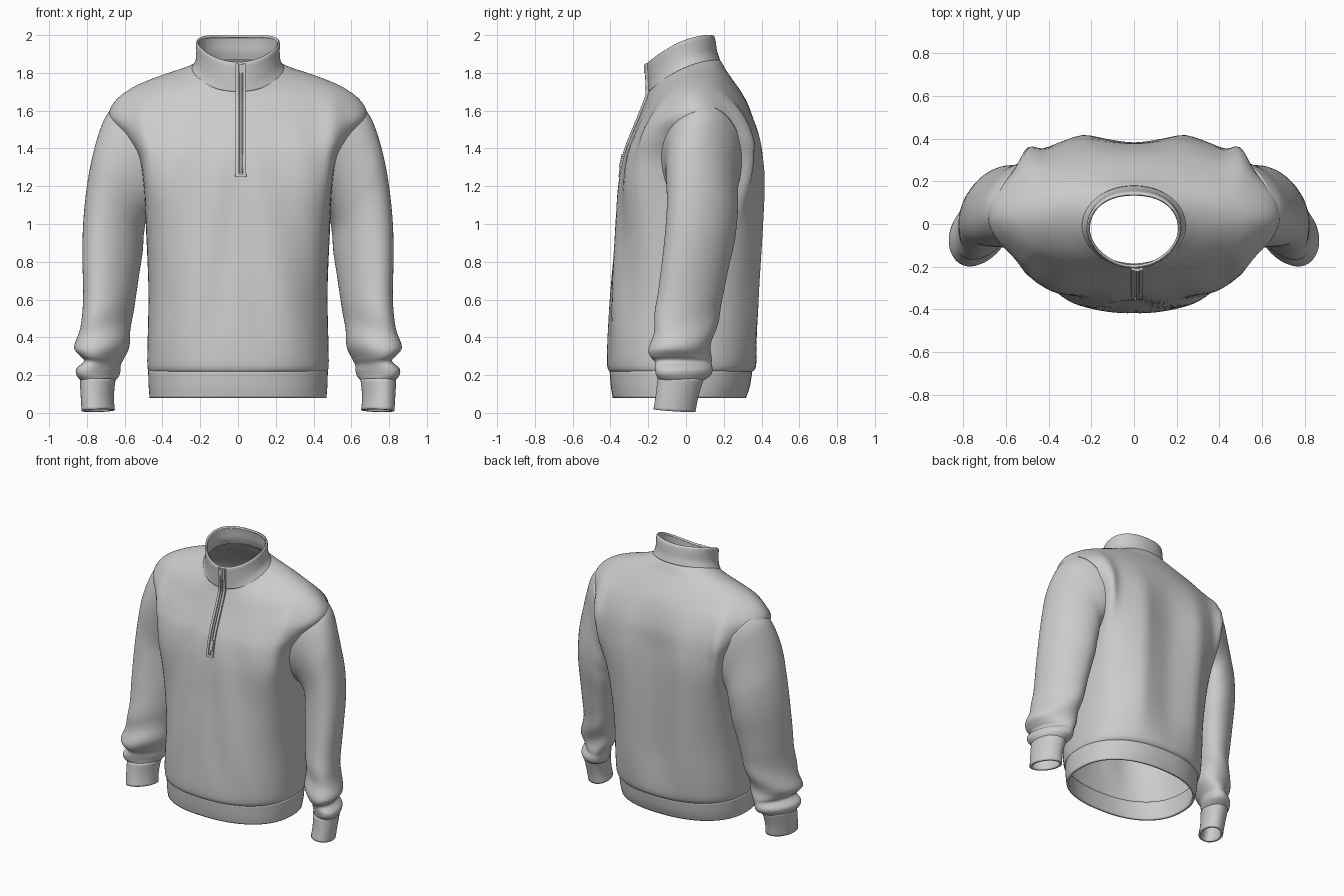
import bpy, bmesh
from math import sin, cos, pi, exp
from mathutils import Vector as V
from mathutils.bvhtree import BVHTree

if "Cube" in bpy.data.objects:
    bpy.data.objects.remove(bpy.data.objects["Cube"])

SEG = 96


def ring(c, a, b, n=2.0, bow=0.0, seg=SEG, lift=0.0, nf=None):
    """Superellipse ring with centre c and half-axes a, b (nf shapes the front half).
    bow pulls the b-ends back in x, lift raises the a-ends in z."""
    pts = []
    for i in range(seg):
        t = 2 * pi * i / seg
        x, y = cos(t), sin(t)
        e = nf if nf and y < 0 else n
        if e >= 2:
            r = (abs(x) ** e + abs(y) ** e) ** (-1 / e)
            x, y = x * r, y * r
        else:
            y = (1 if y > 0 else -1) * abs(y) ** (2 / e)
        p = V(c) + V(a) * x + V(b) * y
        p.x -= bow * sin(t) ** 2
        p.z += lift * cos(t) ** 2
        pts.append(p)
    return pts


def spline(p0, p1, p2, p3, t):
    return 0.5 * (2 * p1 + (p2 - p0) * t + (2 * p0 - 5 * p1 + 4 * p2 - p3) * t * t
                  + (3 * p1 - p0 - 3 * p2 + p3) * t ** 3)


def loft(name, rings, steps=4, fold=None, cut=None, thick=0.012, mirror=False, cap=False):
    """Skin a smooth tube through rings that run upward."""
    rows, last = [], len(rings) - 1
    for k in range(last):
        quad = [rings[max(k - 1, 0)], rings[k], rings[k + 1], rings[min(k + 2, last)]]
        for s in range(steps):
            rows.append([spline(*p, s / steps) for p in zip(*quad)])
    rows.append(rings[-1])
    bm = bmesh.new()
    vs = [[bm.verts.new(fold(p) if fold else p) for p in r] for r in rows]
    m = len(rings[0])
    for lo, hi in zip(vs, vs[1:]):
        for j in range(m):
            bm.faces.new((lo[j], lo[(j + 1) % m], hi[(j + 1) % m], hi[j]))
    if cap:
        bm.faces.new(vs[0][::-1])
        bm.faces.new(vs[-1])
    if cut:
        gone = [f for f in bm.faces if cut(f.calc_center_median())]
        bmesh.ops.delete(bm, geom=gone, context='FACES')
    tree = BVHTree.FromBMesh(bm)
    me = bpy.data.meshes.new(name)
    bm.to_mesh(me)
    bm.free()
    ob = bpy.data.objects.new(name, me)
    bpy.context.collection.objects.link(ob)
    if mirror:
        mod = ob.modifiers.new("Mirror", 'MIRROR')
        mod.use_mirror_merge = False
    if thick:
        mod = ob.modifiers.new("Cloth", 'SOLIDIFY')
        mod.thickness, mod.offset = thick, -1
    bpy.ops.object.select_all(action='DESELECT')
    ob.select_set(True)
    bpy.context.view_layer.objects.active = ob
    bpy.ops.object.shade_smooth_by_angle(angle=0.9)
    return tree


def body(zf, zb, hw, yf, yb, n, lift=0.0, nf=None):
    """Ring around the trunk given by its front and back points and half width."""
    return ring((0, (yf + yb) / 2, (zf + zb) / 2), (hw, 0, 0),
                (0, (yb - yf) / 2, (zb - zf) / 2), n, lift=lift, nf=nf)


def arm(xo, zo, xi, zi, yf, yb, bow=0.0, skew=0.06, dz=0.0):
    """Ring around the arm given by its outer and inner points and depth; skew turns it forward."""
    half = (yb - yf) / 2
    return ring(((xo + xi) / 2, (yf + yb) / 2, (zo + zi) / 2),
                ((xo - xi) / 2, -skew, (zo - zi) / 2),
                (0, (half * half - skew * skew) ** 0.5, dz), 2.05, bow)


def bump(v, centre, width):
    return exp(-((v - centre) / width) ** 2)


def drape(p):
    """Soft hanging folds, plus the ridges in front of and behind the armholes."""
    k = max(0, min(1, (p.z - 0.24) / 0.3)) * max(0, min(1, (1.65 - p.z) / 0.35))
    q, x = p.copy(), abs(p.x)
    side = max(-1, min(1, (p.y - 0.05) / 0.2))
    ridge = bump(x, 0.505, 0.055) * bump(p.z, 1.3, 0.3)
    if side > 0:
        q.y += side * (k * 0.016 * (bump(x, 0.24, 0.07) - 1.6 * bump(x, 0, 0.13)) + 0.085 * ridge)
    else:
        q.y += side * (k * 0.008 * sin(20 * x + 5 * p.z) * min(1, x / 0.1) + 0.05 * ridge)
    return q


def crumple(p):
    """Diagonal wrinkles above the wrist."""
    q = p.copy()
    k = bump(p.z, 0.38, 0.16)
    q.y += 0.012 * k * sin(26 * p.z + 12 * p.x)
    return q


def in_armhole(p):
    return abs(p.x) > 0.45 and ((p.y - 0.085) / 0.15) ** 2 + ((p.z - 1.3) / 0.24) ** 2 < 1


# Trunk with shoulders, up to the neck seam
torso = loft("torso", [
    body(0.215, 0.215, 0.468, -0.40, 0.345, 2.3),
    body(0.25, 0.25, 0.48, -0.417, 0.372, 2.4),
    body(0.40, 0.40, 0.478, -0.415, 0.385, 2.5),
    body(0.65, 0.65, 0.474, -0.40, 0.395, 2.6),
    body(0.95, 0.95, 0.486, -0.372, 0.405, 3.0),
    body(1.20, 1.20, 0.50, -0.352, 0.408, 3.8),
    body(1.36, 1.36, 0.528, -0.325, 0.40, 3.6),
    body(1.45, 1.48, 0.60, -0.295, 0.385, 2.8),
    body(1.53, 1.60, 0.68, -0.262, 0.345, 2.2),
    body(1.58, 1.69, 0.655, -0.242, 0.298, 1.9, 0.01),
    body(1.63, 1.76, 0.565, -0.222, 0.25, 1.8, 0.02),
    body(1.66, 1.81, 0.445, -0.21, 0.215, 1.8, 0.028),
    body(1.69, 1.85, 0.31, -0.201, 0.192, 1.9, 0.032),
    body(1.71, 1.875, 0.24, -0.196, 0.175, 2.0, 0.035),
], fold=drape, cut=in_armhole)

# Ribbed hem band
loft("hem_band", [
    body(0.08, 0.08, 0.468, -0.388, 0.318, 2.3),
    body(0.14, 0.14, 0.473, -0.398, 0.338, 2.3),
    body(0.225, 0.225, 0.476, -0.405, 0.352, 2.3),
], thick=0.018)

# Stand collar, lower and pointed at the front
collar = loft("collar", [
    body(1.70, 1.87, 0.25, -0.201, 0.18, 2.0, 0.03, 1.95),
    body(1.74, 1.915, 0.226, -0.203, 0.165, 2.1, 0.03, 1.85),
    body(1.80, 1.96, 0.221, -0.206, 0.158, 2.2, 0.03, 1.75),
    body(1.845, 1.993, 0.222, -0.208, 0.150, 2.2, 0.035, 1.7),
    body(1.858, 2.0, 0.215, -0.200, 0.136, 2.2, 0.035, 1.7),
], thick=0.014)

# Sleeves from armhole to gathered wrist
loft("sleeves", [arm(*r) for r in reversed([
    (0.64, 1.63, 0.48, 1.06, -0.14, 0.30, 0.07, 0.0),
    (0.69, 1.585, 0.488, 1.03, -0.12, 0.285, 0.05, 0.02),
    (0.73, 1.50, 0.49, 1.01, -0.11, 0.275, 0.033, 0.04),
    (0.768, 1.37, 0.495, 0.97, -0.105, 0.275, 0.012),
    (0.80, 1.20, 0.50, 0.93, -0.10, 0.27),
    (0.82, 1.00, 0.505, 0.85, -0.11, 0.255),
    (0.823, 0.80, 0.525, 0.72, -0.13, 0.22),
    (0.820, 0.60, 0.55, 0.55, -0.155, 0.185),
    (0.835, 0.45, 0.57, 0.44, -0.175, 0.155),
    (0.868, 0.35, 0.575, 0.35, -0.19, 0.14),
    (0.840, 0.305, 0.605, 0.285, -0.18, 0.135),
    (0.815, 0.275, 0.620, 0.255, -0.16, 0.13),
    (0.855, 0.235, 0.622, 0.225, -0.165, 0.135),
    (0.855, 0.20, 0.63, 0.195, -0.16, 0.125),
    (0.828, 0.165, 0.655, 0.165, -0.14, 0.08, 0, 0.03),
])], mirror=True, fold=crumple)

# Wrist cuffs, slightly higher at the front edge
loft("cuffs", [
    arm(0.828, 0.01, 0.652, 0.015, -0.172, 0.05, 0, 0.03, -0.008),
    arm(0.833, 0.09, 0.657, 0.09, -0.16, 0.065, 0, 0.03, -0.005),
    arm(0.838, 0.185, 0.648, 0.18, -0.15, 0.095, 0, 0.03),
], mirror=True, thick=0.016)


def front_y(z):
    """Foremost cloth surface on the centre line at height z."""
    hits = [t.ray_cast(V((0.015, -2, z)), V((0, 1, 0)))[0] for t in (torso, collar)]
    return min(h.y for h in hits if h)


def strip(name, x, z0, z1, w, d, out, count=14):
    zs = [z0 + (z1 - z0) * i / count for i in range(count + 1)]
    loft(name, [ring((x, front_y(z) - out, z), (w, 0, 0), (0, d, 0), 6, seg=16) for z in zs],
         steps=1, thick=0, cap=True)


# Quarter zip: two edge welts, the teeth between them, end stop and pull
strip("zip_welt_left", -0.004, 1.26, 1.85, 0.009, 0.010, 0.002)
strip("zip_welt_right", 0.034, 1.26, 1.85, 0.009, 0.010, 0.002)
strip("zip_teeth", 0.015, 1.27, 1.845, 0.006, 0.009, 0.003)
strip("zip_end_stop", 0.015, 1.25, 1.265, 0.03, 0.008, 0.003, 2)
strip("zip_slider", 0.015, 1.80, 1.845, 0.012, 0.008, 0.008, 2)
strip("zip_pull", 0.03, 1.30, 1.37, 0.008, 0.005, 0.012, 3)
